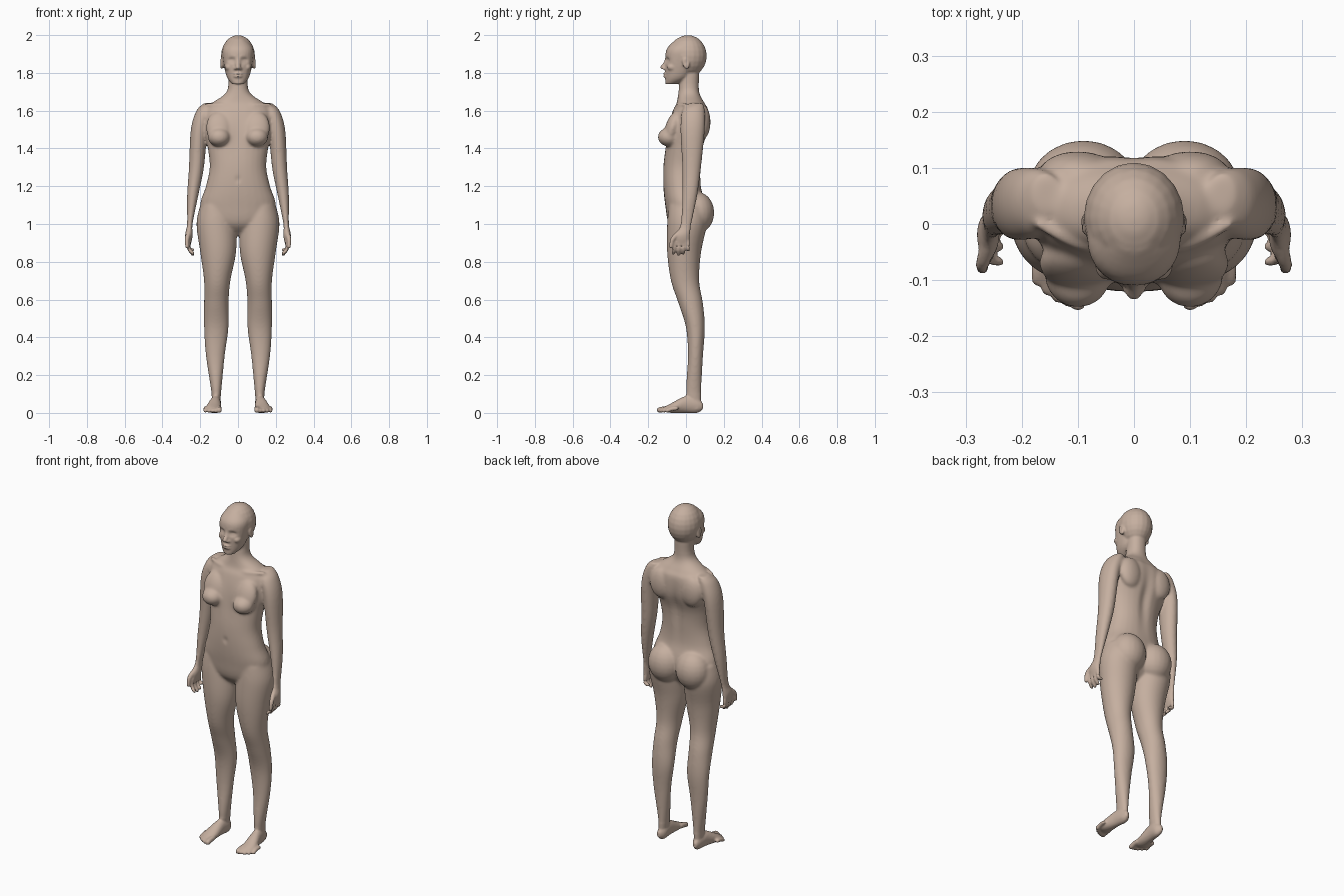
import bpy
import bmesh
from math import cos, sin, pi, exp, copysign
from mathutils import Vector, Matrix

default_cube = bpy.data.objects.get("Cube")
if default_cube:
    bpy.data.objects.remove(default_cube)

LEFT_AND_RIGHT = (1, -1)
CENTRE = (1,)
bm = bmesh.new()


def spline(rows, steps=5):
    """Smoothly resample rows of numbers."""
    rows = [Vector(row) for row in rows]
    last = len(rows) - 1
    result = []
    for i in range(last):
        before, start = rows[max(i - 1, 0)], rows[i]
        end, after = rows[i + 1], rows[min(i + 2, last)]
        leave, arrive = (end - before) / 2, (after - start) / 2
        for step in range(steps):
            t = step / steps
            ease = t * t * (3 - 2 * t)
            result.append(start.lerp(end, ease)
                          + leave * t * (1 - t) ** 2 - arrive * t * t * (1 - t))
    return result + [rows[last]]


def bridge(rings):
    """Skin a stack of point rings and close both ends."""
    rings = [[bm.verts.new(point) for point in ring] for ring in rings]
    count = len(rings[0])
    for lower, upper in zip(rings, rings[1:]):
        for k in range(count):
            following = (k + 1) % count
            bm.faces.new((lower[k], lower[following], upper[following], upper[k]))
    bm.faces.new(rings[0])
    bm.faces.new(rings[-1])


def loft(rows, sides, lengthwise=False, roundness=2.0, count=28):
    """Each row: position, inner and outer x, then the two depth limits."""
    for side in sides:
        rings = []
        for position, inner, outer, near, far in spline(rows):
            ring = []
            for k in range(count):
                angle = 2 * pi * k / count
                across, deep = (copysign(abs(value) ** (2 / roundness), value)
                                for value in (cos(angle), sin(angle)))
                x = side * (inner + outer + (outer - inner) * across) / 2
                depth = (near + far + (far - near) * deep) / 2
                ring.append((x, position, depth) if lengthwise else (x, depth, position))
            rings.append(ring)
        bridge(rings)


def symmetric(rows):
    """Turn half widths into rows centred on the middle plane."""
    return [(z, -width, width, front, back) for z, width, front, back in rows]


def blob(centre, size, sides=LEFT_AND_RIGHT, tilt=0.0):
    x, y, z = centre
    for side in sides:
        shape = (Matrix.Translation((x * side, y, z))
                 @ Matrix.Rotation(tilt, 4, "X") @ Matrix.Diagonal((*size, 1)))
        bmesh.ops.create_uvsphere(bm, u_segments=20, v_segments=12, radius=1, matrix=shape)


def digit(points, start_radius, end_radius, count=10):
    """A tapered tube with round ends, on both sides."""
    path = spline(points)
    last = len(path) - 1
    stations = []
    for i, point in enumerate(path):
        direction = (path[min(i + 1, last)] - path[max(i - 1, 0)]).normalized()
        radius = start_radius + (end_radius - start_radius) * i / last
        bulges = {0: (-1.4, -1, -.5, 0), last: (0, .5, 1, 1.4)}.get(i, (0,))
        for bulge in bulges:
            stations.append((point + direction * radius * sin(bulge), direction, radius * cos(bulge)))
    for side in LEFT_AND_RIGHT:
        rings = []
        for middle, direction, radius in stations:
            turn = direction.to_track_quat("Z", "Y")
            ring = []
            for k in range(count):
                angle = 2 * pi * k / count
                x, y, z = middle + turn @ Vector((cos(angle), sin(angle), 0)) * radius
                ring.append((x * side, y, z))
            rings.append(ring)
        bridge(rings)


# Torso and neck
loft(symmetric([
    (1.8, .05, -.03, .07), (1.7, .06, -.04, .07), (1.64, .14, -.05, .1),
    (1.6, .18, -.07, .12), (1.5, .18, -.1, .12), (1.4, .16, -.11, .09),
    (1.3, .15, -.12, .08), (1.2, .17, -.12, .08), (1.1, .2, -.11, .1),
    (1, .16, -.09, .08), (.94, .03, -.03, .03)]), CENTRE, roundness=2.2)

# Legs
loft([
    (1.1, .04, .2, -.09, .1), (1, .01, .22, -.1, .11), (.85, .01, .2, -.1, .08),
    (.7, .04, .18, -.08, .07), (.58, .05, .18, -.04, .09), (.45, .05, .18, 0, .1),
    (.3, .07, .17, .01, .09), (.1, .09, .14, 0, .08), (.02, .1, .14, .03, .08)], LEFT_AND_RIGHT)

# Bust, buttocks and shoulder blades
blob((.1, -.09, 1.46), (.06, .06, .05))
blob((.1, -.07, 1.51), (.07, .04, .09), tilt=-.3)
blob((.09, .06, 1.06), (.1, .09, .11))
blob((.1, .09, 1.54), (.07, .04, .09))

# Collar bones
digit([(.02, -.04, 1.62), (.09, -.04, 1.63), (.17, 0, 1.63)], .01, .01)

# Arms and palms
loft([
    (1.64, .13, .18, .02, .09), (1.6, .13, .22, -.02, .1), (1.5, .16, .25, -.03, .1),
    (1.3, .18, .26, -.02, .08), (1.15, .21, .27, -.02, .06), (1, .24, .27, -.03, .03),
    (.94, .24, .28, -.06, .02), (.89, .25, .27, -.06, .02)], LEFT_AND_RIGHT)

# Fingers and thumbs
for finger in range(4):
    y = .022 * finger - .056
    tip = .84 + .006 * (finger - 1) ** 2
    digit([(.26, y, .91), (.26, y * 1.1, .87), (.24, y * 1.2, tip)], .011, .009)
digit([(.26, -.04, .95), (.27, -.07, .92), (.27, -.08, .88)], .015, .01)

# Feet and toes
loft([
    (.09, .11, .13, .02, .05), (.06, .09, .14, 0, .08), (0, .09, .15, 0, .09),
    (-.08, .09, .17, 0, .05), (-.12, .1, .15, .01, .03)], LEFT_AND_RIGHT, lengthwise=True)
for toe in range(5):
    radius = .011 if toe else .015
    x = .1 + .018 * toe
    y = .0025 * toe ** 2 - .14
    digit([(x, y + .05, .024), (x, y + .02, .02), (x, y, radius)], radius, radius)

# Skull and face
blob((0, .01, 1.89), (.09, .1, .11), CENTRE)
loft(symmetric([
    (1.74, .03, -.11, -.05), (1.78, .06, -.11, .02), (1.87, .08, -.11, .06),
    (1.93, .08, -.1, .07), (1.98, .04, -.05, .04)]), CENTRE, roundness=2.2)

# Nose, lips, brows, cheeks and ears
digit([(.002, -.1, 1.88), (.002, -.11, 1.85), (.002, -.125, 1.83)], .01, .011)
blob((.012, -.114, 1.823), (.01, .011, .008))
for lip_height in (1.794, 1.782):
    blob((0, -.11, lip_height), (.022, .012, .007), CENTRE)
digit([(.01, -.1, 1.885), (.03, -.096, 1.892), (.06, -.075, 1.885)], .01, .008)
blob((.05, -.07, 1.83), (.02, .03, .02))
blob((.087, 0, 1.85), (.009, .018, .032), tilt=.2)

bmesh.ops.recalc_face_normals(bm, faces=bm.faces[:])
parts = bpy.data.meshes.new("body_parts")
bm.to_mesh(parts)
bm.free()
body = bpy.data.objects.new("body", parts)
bpy.context.collection.objects.link(body)

# Fuse the parts into one skin
fuse = body.modifiers.new("fuse", "REMESH")
fuse.mode = "VOXEL"
fuse.voxel_size = .006
graph = bpy.context.evaluated_depsgraph_get()
skin = bpy.data.meshes.new_from_object(body.evaluated_get(graph))
body.modifiers.clear()
body.data = skin
bpy.data.meshes.remove(parts)
skin.name = "body"


def dent(centre, size, push):
    """Push the skin softly around a point."""
    middle, push = Vector(centre), Vector(push)
    for vertex in skin.vertices:
        offset = vertex.co - middle
        if abs(offset.z) < size[2] * 3:
            distance = sum((a / b) ** 2 for a, b in zip(offset, size))
            vertex.co += push * exp(-distance)


# Eye sockets, eyes and ear hollows
for side in LEFT_AND_RIGHT:
    dent((.034 * side, -.1, 1.866), (.018, .03, .012), (0, .017, 0))
    dent((.034 * side, -.09, 1.864), (.012, .03, .006), (0, -.008, 0))
    dent((.098 * side, 0, 1.856), (.006, .009, .015), (-.008 * side, 0, 0))

# Mouth line, spine groove, navel and breastbone
dent((0, -.12, 1.788), (.02, .02, .003), (0, .005, 0))
dent((0, .1, 1.42), (.025, .05, .16), (0, -.014, 0))
dent((0, -.12, 1.235), (.01, .03, .013), (0, .01, 0))
dent((0, -.1, 1.48), (.03, .04, .08), (0, .006, 0))

# Blend the large forms and keep face, hands and feet crisp
members = {"large_forms": [], "fine_forms": []}
for vertex in skin.vertices:
    x, y, z = vertex.co
    is_hand = abs(x) > .22 and z < .97
    is_large = .1 < z < 1.72 and not is_hand
    members["large_forms" if is_large else "fine_forms"].append(vertex.index)
for name, turns in (("large_forms", 20), ("fine_forms", 2)):
    body.vertex_groups.new(name=name).add(members[name], 1, "REPLACE")
    soften = body.modifiers.new(name, "SMOOTH")
    soften.factor = .5
    soften.iterations = turns
    soften.vertex_group = name

# Skin colour
paint = bpy.data.materials.new("warm beige")
paint.use_nodes = True
colour = (.56, .43, .35, 1)
paint.diffuse_color = colour
paint.node_tree.nodes["Principled BSDF"].inputs["Base Color"].default_value = colour
skin.materials.clear()
skin.materials.append(paint)
for face in skin.polygons:
    face.material_index = 0
    face.use_smooth = True
